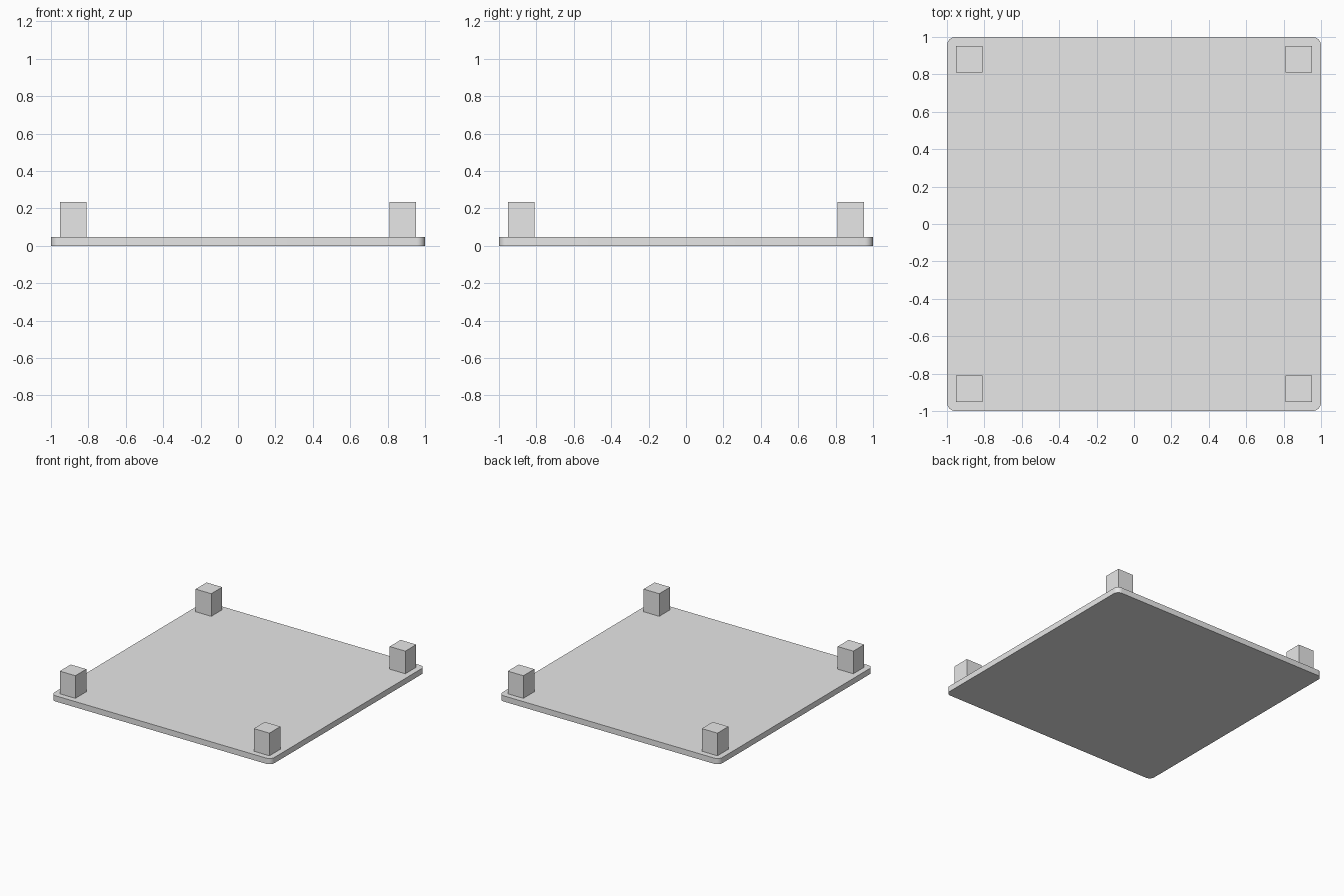
import bpy
import bmesh

cube = bpy.data.objects.get("Cube")
if cube:
    bpy.data.objects.remove(cube, do_unlink=True)

grey = bpy.data.materials.new("light_grey")
grey.use_nodes = True
colour = (0.8, 0.8, 0.8, 1)
grey.diffuse_color = colour
grey.node_tree.nodes["Principled BSDF"].inputs["Base Color"].default_value = colour

PLATE_TOP = 0.047
POST_TOP = 0.233
POST_WIDTH = 0.142
POST_CENTRE = 0.882
CORNER_RADIUS = 0.045


def box(name, x, y, width, bottom, top, radius=0):
    """Square upright block, with optional rounded vertical edges."""
    bm = bmesh.new()
    bmesh.ops.create_cube(bm, size=1)
    for v in bm.verts:
        v.co.x *= width
        v.co.y *= width
        v.co.z = top if v.co.z > 0 else bottom
    if radius:
        upright = [e for e in bm.edges
                   if abs(e.verts[0].co.z - e.verts[1].co.z) > 0.001]
        bmesh.ops.bevel(bm, geom=upright, offset=radius, segments=8,
                        profile=0.5, affect='EDGES')
    mesh = bpy.data.meshes.new(name)
    bm.to_mesh(mesh)
    bm.free()
    mesh.materials.append(grey)
    obj = bpy.data.objects.new(name, mesh)
    obj.location = (x, y, 0)
    bpy.context.collection.objects.link(obj)
    return obj


# Flat base with rounded corners
plate = box("base_plate", 0, 0, 2, 0, PLATE_TOP, CORNER_RADIUS)
bpy.context.view_layer.objects.active = plate
plate.select_set(True)
bpy.ops.object.shade_smooth_by_angle()

# Square post near each corner
for side, sx in (("left", 1), ("right", -1)):
    for end, sy in (("front", -1), ("back", 1)):
        box(f"{end}_{side}_post", sx * POST_CENTRE, sy * POST_CENTRE,
            POST_WIDTH, PLATE_TOP, POST_TOP)
